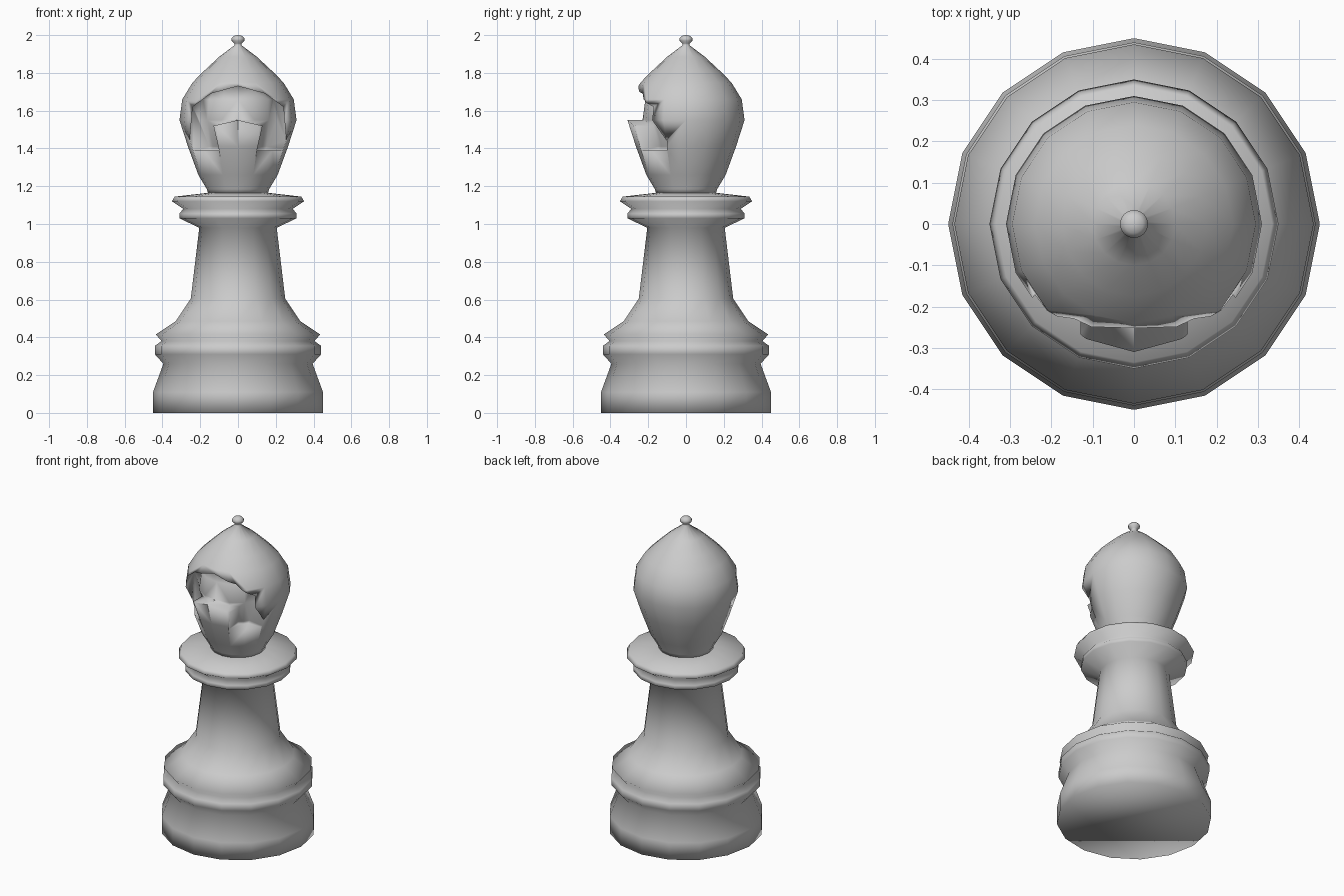
import bpy, bmesh, math

if "Cube" in bpy.data.objects:
    bpy.data.objects.remove(bpy.data.objects["Cube"])

SIDES = 16


def finish(name, bm):
    bmesh.ops.recalc_face_normals(bm, faces=bm.faces[:])
    for f in bm.faces:
        f.smooth = True
    mesh = bpy.data.meshes.new(name)
    bm.to_mesh(mesh)
    bm.free()
    obj = bpy.data.objects.new(name, mesh)
    bpy.context.collection.objects.link(obj)
    return obj


def lathe(name, profile, cap_top=True):
    """Turn (radius, z) points around the z axis."""
    bm = bmesh.new()
    rings = []
    for r, z in profile:
        rings.append([bm.verts.new((r * math.cos(2 * math.pi * i / SIDES),
                                    r * math.sin(2 * math.pi * i / SIDES), z))
                      for i in range(SIDES)])
    for a, b in zip(rings, rings[1:]):
        for i in range(SIDES):
            j = (i + 1) % SIDES
            bm.faces.new((a[i], a[j], b[j], b[i]))
    bm.faces.new(rings[0])
    if cap_top:
        bm.faces.new(rings[-1])
    return finish(name, bm)


def prism(name, outline, y0, y1):
    """Extrude an (x, z) outline along y."""
    bm = bmesh.new()
    face = bm.faces.new([bm.verts.new((x, y0, z)) for x, z in outline])
    ext = bmesh.ops.extrude_face_region(bm, geom=[face])
    for v in ext["geom"]:
        if isinstance(v, bmesh.types.BMVert):
            v.co.y = y1
    return finish(name, bm)


def subtract(obj, cutter):
    mod = obj.modifiers.new("cut", 'BOOLEAN')
    mod.operation = 'DIFFERENCE'
    mod.solver = 'EXACT'
    mod.object = cutter
    cutter.hide_render = True
    cutter.hide_set(True)


# Base, stem and collar
lathe("body", [(0.45, 0), (0.45, 0.11), (0.395, 0.26), (0.44, 0.31),
               (0.44, 0.355), (0.405, 0.38), (0.435, 0.415), (0.33, 0.485),
               (0.25, 0.605), (0.205, 0.98), (0.31, 1.03), (0.31, 1.055),
               (0.29, 1.08), (0.35, 1.12), (0.335, 1.145), (0.16, 1.165)],
      cap_top=False)

# Head with finial knob
head_profile = [(0.16, 1.165), (0.165, 1.185), (0.21, 1.26), (0.265, 1.41),
                (0.31, 1.55), (0.295, 1.66), (0.24, 1.75), (0.175, 1.815),
                (0.10, 1.885), (0.018, 1.947)]
knob = [(0.02, 1.956), (0.034, 1.97), (0.034, 1.983), (0.022, 1.996), (0.006, 2.0)]
head = lathe("head", head_profile + knob)

# Arched groove across the front, its floor following the head shape
half = [(0.145, 1.69), (0.24, 1.62), (0.26, 1.39), (0.10, 1.39), (0.13, 1.52)]
outline = [(0, 1.73)] + half + [(0, 1.55)] + [(-x, z) for x, z in reversed(half)]
groove = prism("groove_cutter", outline, -0.5, -0.1)
core = lathe("groove_floor", [(r - 0.08, z) for r, z in head_profile[:-1]])
subtract(groove, core)
subtract(head, groove)
